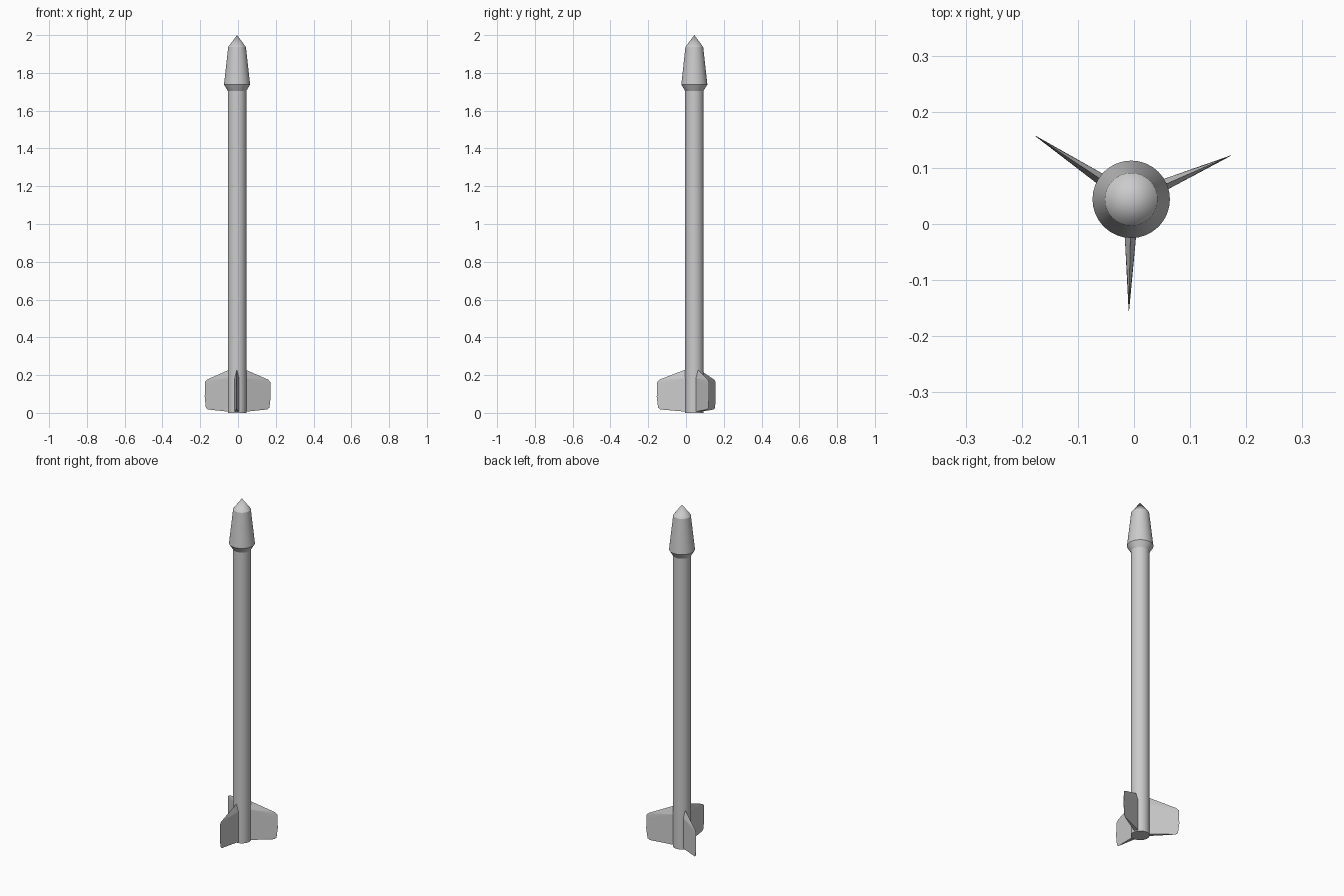
import bpy
import bmesh
import math
from mathutils import Matrix, Vector

cube = bpy.data.objects.get("Cube")
if cube:
    bpy.data.objects.remove(cube, do_unlink=True)

AXIS = Vector((-0.005, 0.044, 0))
SIDES = 32

grey = bpy.data.materials.new("light_grey")
grey.use_nodes = True
grey.diffuse_color = (0.6, 0.6, 0.6, 1)
grey.node_tree.nodes["Principled BSDF"].inputs["Base Color"].default_value = (0.6, 0.6, 0.6, 1)


def finish(name, bm, smooth):
    bmesh.ops.recalc_face_normals(bm, faces=bm.faces)
    mesh = bpy.data.meshes.new(name)
    bm.to_mesh(mesh)
    bm.free()
    mesh.materials.append(grey)
    obj = bpy.data.objects.new(name, mesh)
    bpy.context.collection.objects.link(obj)
    obj.location = AXIS
    if smooth:
        bpy.ops.object.select_all(action='DESELECT')
        obj.select_set(True)
        bpy.context.view_layer.objects.active = obj
        bpy.ops.object.shade_smooth_by_angle(angle=math.radians(20))
    return obj


def turned(name, profile):
    """Round part from (radius, height) pairs, capped at both ends."""
    bm = bmesh.new()
    rings = []
    for r, z in profile:
        if r == 0:
            rings.append([bm.verts.new((0, 0, z))] * SIDES)
        else:
            rings.append([bm.verts.new((r * math.cos(a), r * math.sin(a), z))
                          for a in (math.tau * i / SIDES for i in range(SIDES))])
    for low, high in zip(rings, rings[1:]):
        for i in range(SIDES):
            j = (i + 1) % SIDES
            corners = [low[i], low[j], high[j], high[i]]
            bm.faces.new(list(dict.fromkeys(corners)))
    for ring in (rings[0], rings[-1]):
        if ring[0] != ring[1]:
            bm.faces.new(ring)
    return finish(name, bm, True)


def fin(name, angle, reach):
    """Tapered wedge fin with a bevelled upper edge."""
    # distance from axis, height, half thickness
    outline = [(0.04, 0.006, 0.012), (0.04, 0.185, 0.012), (0.04, 0.232, 0),
               (reach - 0.014, 0.176, 0), (reach - 0.002, 0.164, 0),
               (reach - 0.008, 0.145, 0.001), (reach, 0.085, 0.0004),
               (reach - 0.007, 0.028, 0.0006), (reach - 0.02, 0.018, 0.001)]
    bm = bmesh.new()
    for r, z, t in outline:
        for side in ((-1, 1) if t else (0,)):
            bm.verts.new((r, side * t, z))
    bmesh.ops.convex_hull(bm, input=bm.verts)
    bmesh.ops.dissolve_limit(bm, angle_limit=math.radians(1), verts=bm.verts, edges=bm.edges)
    bmesh.ops.transform(bm, matrix=Matrix.Rotation(math.radians(angle), 4, 'Z'), verts=bm.verts)
    return finish(name, bm, False)


# Long tube and wider tapered nose
turned("body_tube", [(0.049, 0), (0.049, 1.71)])
turned("nose_cone", [(0.049, 1.705), (0.069, 1.738), (0.047, 1.937), (0, 2.0)])

# Three tail fins
for name, angle, reach in (("front_fin", -91.2, 0.199),
                           ("left_fin", 23.7, 0.194),
                           ("right_fin", 146.5, 0.205)):
    fin(name, angle, reach)
